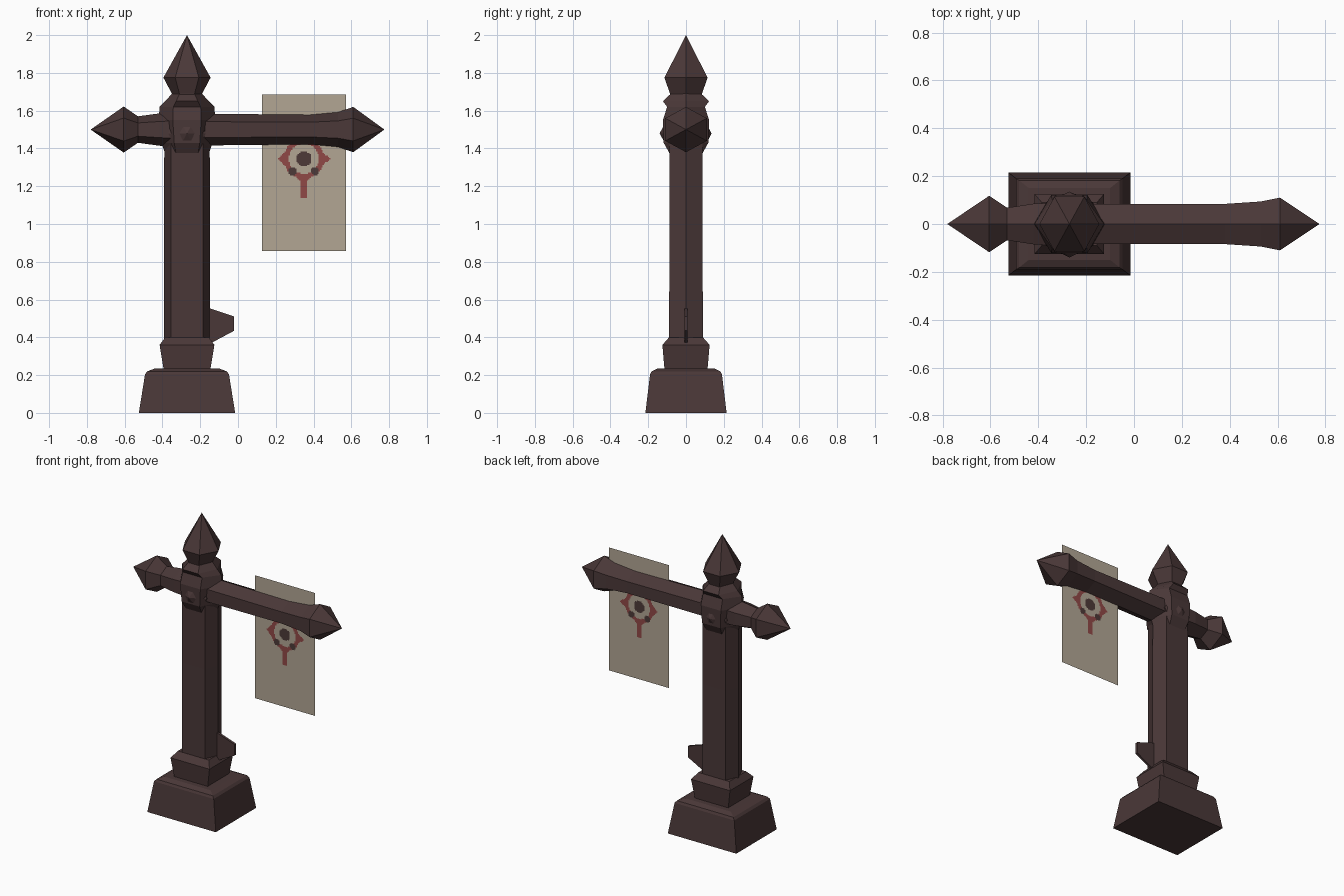
import bpy, bmesh, math
from mathutils import Vector

if "Cube" in bpy.data.objects:
    bpy.data.objects.remove(bpy.data.objects["Cube"])

PX = -0.27   # post axis
AZ = 1.50    # arm height


def material(name, rgb):
    m = bpy.data.materials.new(name)
    m.diffuse_color = (*rgb, 1)
    m.use_nodes = True
    m.node_tree.nodes["Principled BSDF"].inputs["Base Color"].default_value = m.diffuse_color
    return m


WOOD = material("dark wood", (0.068, 0.039, 0.039))
CLOTH = material("tan cloth", (0.445, 0.381, 0.296))
RED = material("faded red", (0.28, 0.065, 0.062))
DARK = material("dark stain", (0.075, 0.042, 0.04))

# Cross-sections scaled to unit extents
HEX = [(1, 0), (.5, 1), (-.5, 1), (-1, 0), (-.5, -1), (.5, -1)]
POST = [(1, 0), (.7, 1), (-.7, 1), (-1, 0), (-.7, -1), (.7, -1)]
RECT = [(1, 1), (-1, 1), (-1, -1), (1, -1)]


def finish(name, bm, mats):
    me = bpy.data.meshes.new(name)
    bm.to_mesh(me)
    bm.free()
    for m in mats:
        me.materials.append(m)
    ob = bpy.data.objects.new(name, me)
    bpy.context.collection.objects.link(ob)
    return ob


def loft(name, shape, rings, axis="z", centre=(0, 0, 0)):
    """Skin rings of (position, radius u, radius v); zero radius is a tip."""
    place = {"z": lambda t, u, v: (u, v, t),
             "x": lambda t, u, v: (t, v, u),
             "y": lambda t, u, v: (u, t, v)}[axis]
    bm = bmesh.new()
    c = Vector(centre)
    rows = []
    for t, ru, rv in rings:
        pts = shape if ru > 0 else [(0, 0)]
        rows.append([bm.verts.new(c + Vector(place(t, u * ru, v * rv))) for u, v in pts])
    n = len(shape)
    for a, b in zip(rows, rows[1:]):
        for i in range(n):
            j = (i + 1) % n
            if len(a) == 1:
                bm.faces.new((a[0], b[i], b[j]))
            elif len(b) == 1:
                bm.faces.new((a[i], a[j], b[0]))
            else:
                bm.faces.new((a[i], a[j], b[j], b[i]))
    for r in (rows[0], rows[-1]):
        if len(r) > 1:
            bm.faces.new(r)
    bmesh.ops.recalc_face_normals(bm, faces=bm.faces)
    return finish(name, bm, [WOOD])


# Foot block, collar and post
loft("foot_block", RECT, [(0, .255, .215), (.205, .222, .19), (.22, .21, .182),
                          (.235, .17, .15)], centre=(PX, 0, 0))
loft("collar", RECT, [(.22, .122, .113), (.36, .145, .125), (.40, .115, .09)],
     centre=(PX, 0, 0))
loft("post", POST, [(.36, .122, .09), (1.0, .122, .087), (1.45, .12, .088)],
     centre=(PX, 0, 0))

# Knotted joint where the arms cross, with front and back bosses
loft("joint", HEX, [(1.37, .115, .085), (1.43, .135, .118), (1.55, .15, .122),
                    (1.62, .145, .10), (1.65, .115, .122), (1.69, .08, .08)],
     centre=(PX, 0, 0))
loft("joint_boss", HEX, [(-.14, 0, 0), (-.09, .10, .09), (.09, .10, .09), (.135, 0, 0)],
     axis="y", centre=(PX, 0, 1.48))

# Pointed tops
loft("finial", HEX, [(1.66, .08, .08), (1.69, .08, .085), (1.775, .125, .114), (2.0, 0, 0)],
     centre=(PX, 0, 0))
loft("long_arm", HEX, [(-.25, .085, .083), (.38, .078, .084), (.53, .092, .094),
                       (.61, .12, .11), (.775, 0, 0)], axis="x", centre=(0, 0, AZ))
loft("short_arm", HEX, [(-.25, .10, .09), (-.42, .085, .085), (-.53, .07, .068),
                        (-.605, .122, .118), (-.78, 0, 0)], axis="x", centre=(0, 0, AZ))

# Thin spur low on the post
SPUR = [(-.17, .56), (-.02, .51), (-.02, .435), (-.17, .355)]
bm = bmesh.new()
sides = [[bm.verts.new((x, y, z)) for x, z in SPUR] for y in (-.008, .008)]
for s in sides:
    bm.faces.new(s)
for i in range(4):
    j = (i + 1) % 4
    bm.faces.new((sides[0][i], sides[0][j], sides[1][j], sides[1][i]))
bmesh.ops.recalc_face_normals(bm, faces=bm.faces)
finish("spur", bm, [WOOD])


def emblem(x, z):
    """Material index at a point: 0 cloth, 1 red, 2 dark."""
    dx, dz = x - .348, z - 1.345
    ax, az = abs(dx), abs(dz)
    r = math.hypot(dx, dz)
    if r < .04:                                   # centre spot
        return 2
    if math.hypot(ax - .06, dz + .065) < .022:    # worn lower corners
        return 2
    if .08 < r < .106:                            # ring
        return 1
    if .1 < ax < .14 and az < (.14 - ax) * .9:    # side points
        return 1
    if .1 < az < .14 and ax < (.14 - az) * .9:    # top and bottom points
        return 1
    if ax < .016 and -.21 < dz < -.08:            # stem
        return 1
    return 0


# Hanging cloth, a single sheet through the arm with the painted ring
X0, X1, Z0, Z1 = .128, .573, .858, 1.685
NX, NZ = 64, 118
bm = bmesh.new()
grid = [[bm.verts.new((X0 + (X1 - X0) * i / NX, 0, Z0 + (Z1 - Z0) * k / NZ))
         for i in range(NX + 1)] for k in range(NZ + 1)]
for k in range(NZ):
    for i in range(NX):
        f = bm.faces.new((grid[k][i], grid[k][i + 1], grid[k + 1][i + 1], grid[k + 1][i]))
        c = f.calc_center_median()
        f.material_index = emblem(c.x, c.z)
# Merge the plain cloth cells
plain = [f for f in bm.faces if f.material_index == 0]
edges = [e for e in bm.edges if len(e.link_faces) == 2
         and e.link_faces[0].material_index == e.link_faces[1].material_index]
bmesh.ops.dissolve_limit(bm, angle_limit=.01, verts=bm.verts, edges=bm.edges,
                         delimit={'MATERIAL'})
bmesh.ops.triangulate(bm, faces=bm.faces)
finish("hanging_cloth", bm, [CLOTH, RED, DARK])
